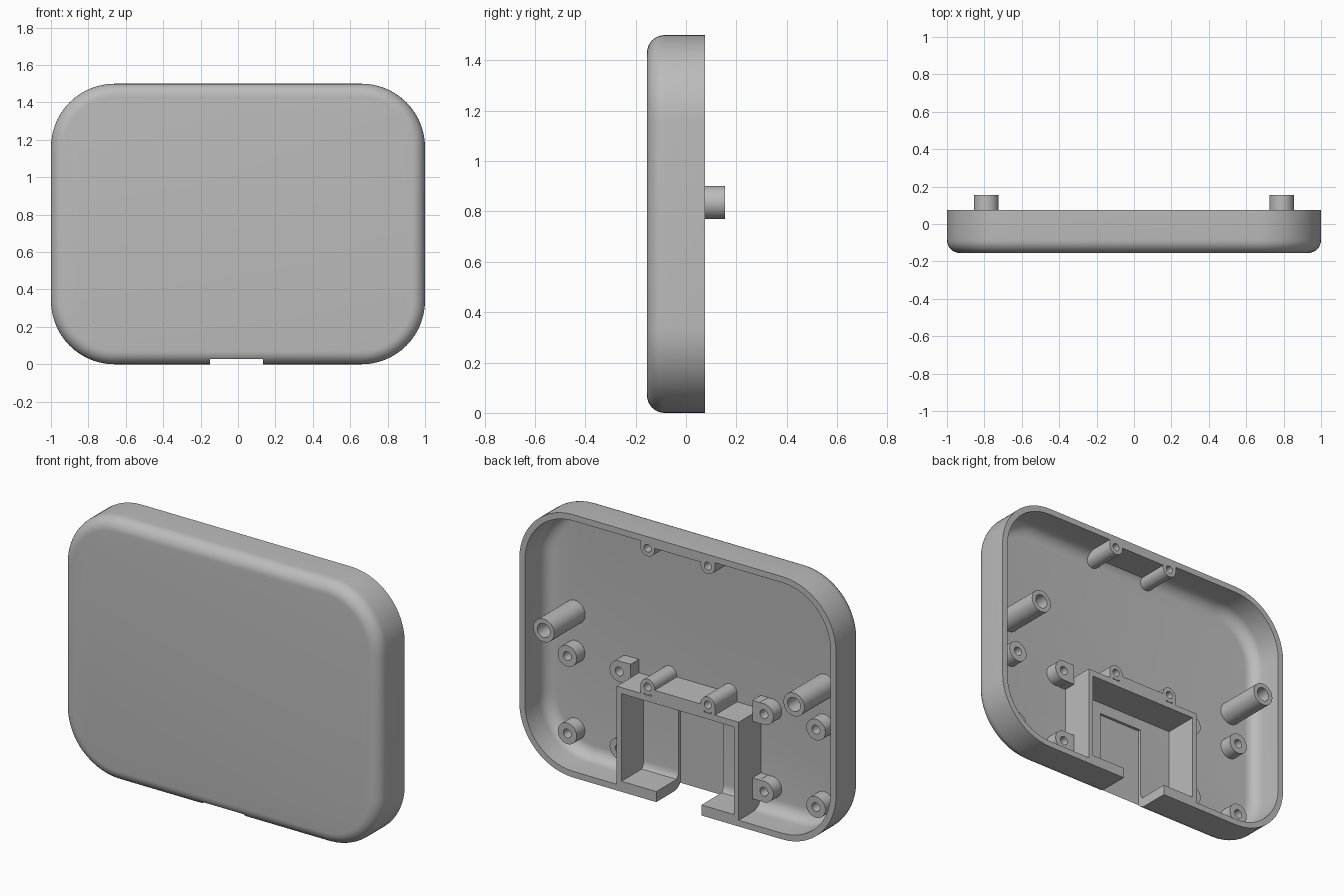
import bpy, bmesh, math
from mathutils import Matrix

if "Cube" in bpy.data.objects:
    bpy.data.objects.remove(bpy.data.objects["Cube"])

grey = bpy.data.materials.new("plain grey")
grey.use_nodes = True
COLOUR = (0.5, 0.5, 0.5, 1)
grey.diffuse_color = COLOUR
grey.node_tree.nodes["Principled BSDF"].inputs["Base Color"].default_value = COLOUR

FRONT, FLOOR, RIM = -0.155, -0.125, 0.075
WALL = 0.035


def finish(name, bm):
    bmesh.ops.recalc_face_normals(bm, faces=bm.faces)
    mesh = bpy.data.meshes.new(name)
    bm.to_mesh(mesh)
    bm.free()
    mesh.materials.append(grey)
    ob = bpy.data.objects.new(name, mesh)
    bpy.context.collection.objects.link(ob)
    return ob


def smooth(ob):
    bpy.ops.object.select_all(action='DESELECT')
    ob.select_set(True)
    bpy.context.view_layer.objects.active = ob
    bpy.ops.object.shade_smooth_by_angle(angle=math.radians(30))


def box(name, x0, x1, y0, y1, z0, z1):
    bm = bmesh.new()
    m = Matrix.Translation(((x0 + x1) / 2, (y0 + y1) / 2, (z0 + z1) / 2))
    m = m @ Matrix.Diagonal((abs(x1 - x0), y1 - y0, z1 - z0, 1))
    bmesh.ops.create_cube(bm, size=1, matrix=m)
    return finish(name, bm)


def loft(bm, rings):
    for a, b in zip(rings, rings[1:]):
        n = len(a)
        for i in range(n):
            bm.faces.new((a[i], a[(i + 1) % n], b[(i + 1) % n], b[i]))
    bm.faces.new(rings[0])
    bm.faces.new(rings[-1])


def tube(name, x, z, radius, hole, y0, y1, depth, sides=40):
    """Round post along y with a blind hole in its rear end."""
    bm = bmesh.new()
    rings = []
    for r, y in ((radius, y0), (radius, y1), (hole, y1), (hole, y1 - depth)):
        rings.append([bm.verts.new((x + r * math.cos(t), y, z + r * math.sin(t)))
                      for t in (2 * math.pi * i / sides for i in range(sides))])
    loft(bm, rings)
    ob = finish(name, bm)
    smooth(ob)


def rounded_ring(bm, inset, y, radius=0.34, steps=14):
    ring = []
    for k, (sx, sz) in enumerate(((1, 1), (-1, 1), (-1, -1), (1, -1))):
        cx, cz = sx * (1 - radius), 0.75 + sz * (0.75 - radius)
        for i in range(steps + 1):
            t = math.pi / 2 * (k + i / steps)
            r = radius - inset
            ring.append(bm.verts.new((cx + r * math.cos(t), y, cz + r * math.sin(t))))
    return ring


# Hollow tray with rounded corners and filleted front edge
bm = bmesh.new()
profile = []
FILLET, STEPS = 0.07, 8
for i in range(STEPS + 1):
    t = math.pi / 2 * i / STEPS
    profile.append((FILLET * (1 - math.sin(t)), FRONT + FILLET * (1 - math.cos(t))))
profile += [(0, RIM), (WALL, RIM)]
for i in range(STEPS + 1):
    t = math.pi / 2 * (1 - i / STEPS)
    profile.append((WALL + FILLET * (1 - math.sin(t)), FLOOR + FILLET * (1 - math.cos(t))))
loft(bm, [rounded_ring(bm, inset, y) for inset, y in profile])
shell = finish("shell", bm)

# Cable notch through the bottom wall, continuing as a shallow floor recess
NOTCH_L, NOTCH_R = 0.135, -0.15
cutter = box("notch_cutter", NOTCH_R, NOTCH_L, -0.141, 0.3, -0.1, 0.495)
cutter.hide_render = True
mod = shell.modifiers.new("notch", 'BOOLEAN')
mod.operation, mod.solver, mod.object = 'DIFFERENCE', 'EXACT', cutter
bpy.context.view_layer.objects.active = shell
bpy.ops.object.modifier_apply(modifier="notch")
bpy.data.objects.remove(cutter)
smooth(shell)

# Compartment walls and thick sill either side of the notch
HALF, TOP, BASE = 0.385, 0.595, FLOOR - 0.005
box("compartment_top", -HALF, HALF, BASE, RIM, TOP - 0.035, TOP)
for side, s in (("left", 1), ("right", -1)):
    box(side + "_compartment_wall", s * (HALF - 0.03), s * HALF, BASE, RIM, 0.02, TOP - 0.035)
box("left_sill", NOTCH_L, HALF - 0.03, BASE, RIM, 0.03, 0.06)
box("right_sill", 0.03 - HALF, NOTCH_R, BASE, RIM, 0.03, 0.06)

# Screw posts with webs, at the top wall and above the compartment
box("upper_web", -0.165, 0.165, BASE, RIM, 1.445, 1.47)
box("lower_web", -0.165, 0.165, BASE, RIM, TOP, 0.635)
for side, s in (("left", 1), ("right", -1)):
    tube(side + "_upper_screw_post", s * 0.19, 1.434, 0.045, 0.022, BASE, RIM, 0.1)
    tube(side + "_lower_screw_post", s * 0.19, 0.642, 0.045, 0.022, BASE, RIM, 0.1)
    box(side + "_upper_gusset", s * 0.213, s * 0.235, BASE, RIM, 1.434, 1.47)
    box(side + "_lower_gusset", s * 0.213, s * 0.235, BASE, RIM, TOP, 0.642)

    # Long rear posts
    tube(side + "_rear_post", s * 0.79, 0.835, 0.066, 0.04, BASE, 0.155, 0.15)

    # Short standoffs, the inner ones joined to the compartment wall
    for level, z in (("low", 0.17), ("high", 0.612)):
        tube(f"{side}_{level}_outer_standoff", s * 0.785, z, 0.06, 0.025, BASE, -0.05, 0.06)
        tube(f"{side}_{level}_inner_standoff", s * 0.457, z, 0.06, 0.025, BASE, -0.05, 0.06)
        box(f"{side}_{level}_standoff_web", s * HALF, s * 0.43, BASE, -0.05, z - 0.06, z + 0.06)
        # Fill the corners between web and standoff
        for e in (-1, 1):
            za, zb = sorted((z + e * 0.03, z + e * 0.059))
            box(f"{side}_{level}_standoff_fillet", s * 0.43, s * 0.457, BASE, -0.05, za, zb)
